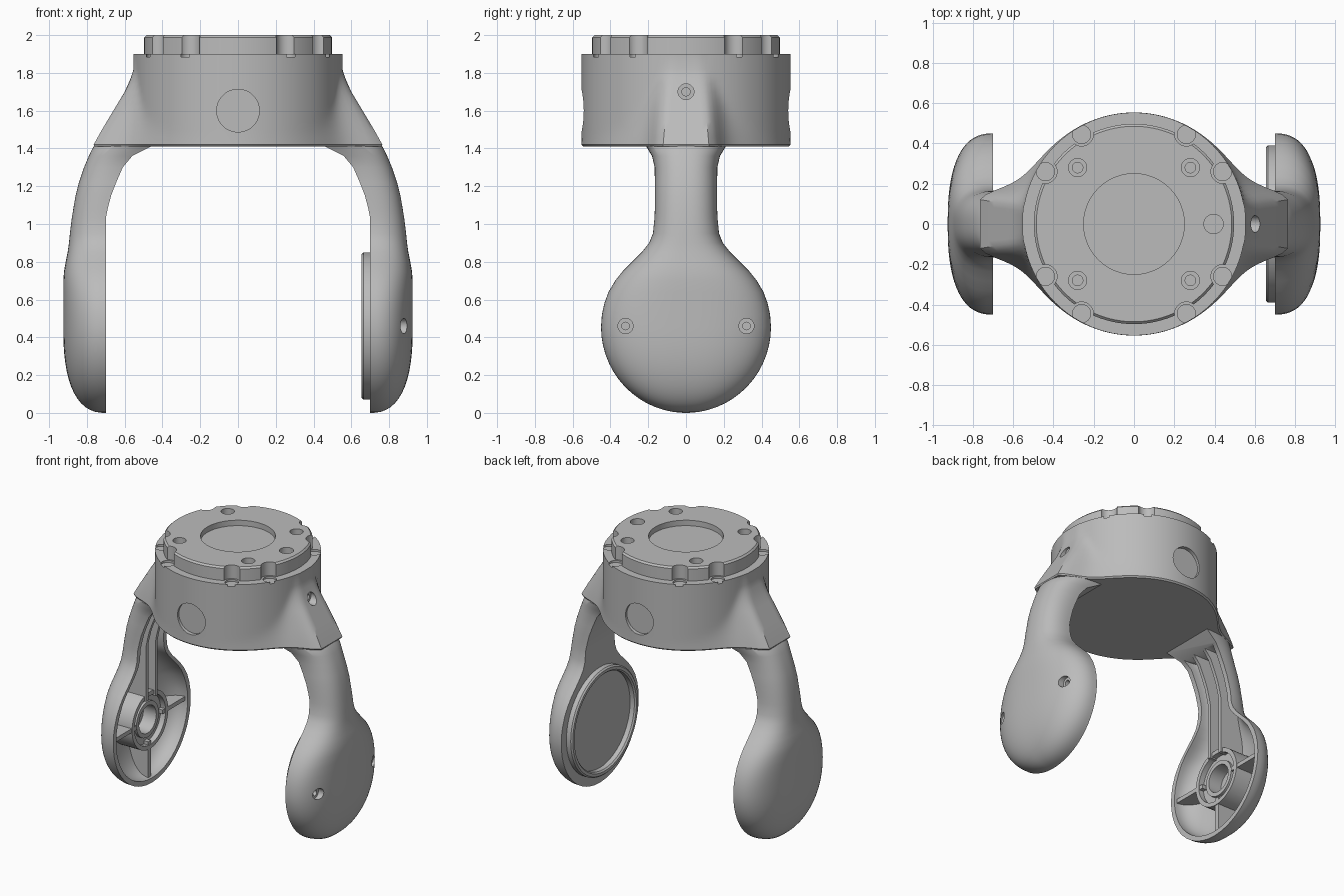
import bpy, bmesh, math
from mathutils import Matrix, Vector

cube = bpy.data.objects.get("Cube")
if cube:
    bpy.data.objects.remove(cube, do_unlink=True)

grey = bpy.data.materials.new("satin grey")
grey.use_nodes = True
grey.diffuse_color = (0.5, 0.5, 0.5, 1)
bsdf = next(n for n in grey.node_tree.nodes if n.type == 'BSDF_PRINCIPLED')
bsdf.inputs["Base Color"].default_value = (0.5, 0.5, 0.5, 1)

TO_X = Matrix.Rotation(math.pi / 2, 4, 'Y')
TO_FRONT = Matrix.Rotation(math.pi / 2, 4, 'X')
TO_BACK = Matrix.Rotation(-math.pi / 2, 4, 'X')
POD_Z, POD_R, POD_T, BODY_R = 0.455, 0.45, 0.225, 0.553

# Arm rows above the pod centre: height, half width, outer x, inner x
ARM = [(0.70, .375, .925, .70), (0.75, .335, .921, .70), (0.80, .285, .912, .70),
       (0.85, .235, .902, .70), (0.90, .195, .895, .70), (0.95, .175, .89, .70),
       (1.03, .167, .88, .70), (1.08, .165, .872, .69), (1.15, .165, .86, .672),
       (1.22, .165, .842, .645), (1.30, .166, .815, .61), (1.36, .18, .79, .56),
       (1.41, .21, .765, .46), (1.46, .19, .72, .42)]
# Outer reach of the shoulder: height, x
SHOULDER = [(1.41, .77), (1.5, .72), (1.6, .66), (1.7, .60), (1.77, .568), (1.82, BODY_R)]


def finish(name, bm):
    bmesh.ops.recalc_face_normals(bm, faces=bm.faces)
    mesh = bpy.data.meshes.new(name)
    bm.to_mesh(mesh)
    bm.free()
    mesh.materials.append(grey)
    ob = bpy.data.objects.new(name, mesh)
    bpy.context.collection.objects.link(ob)
    return ob


def loft(name, rings):
    bm = bmesh.new()
    loops = [[bm.verts.new(p) for p in ring] for ring in rings]
    for a, b in zip(loops, loops[1:]):
        for i in range(len(a)):
            j = (i + 1) % len(a)
            bm.faces.new((a[i], a[j], b[j], b[i]))
    bm.faces.new(loops[0])
    bm.faces.new(loops[-1])
    return finish(name, bm)


def lathe(name, profile, matrix=Matrix(), steps=48, closed=False):
    bm = bmesh.new()
    vs = [bm.verts.new((r, 0, h)) for r, h in profile]
    es = [bm.edges.new(pair) for pair in zip(vs, vs[1:])]
    if closed:
        es.append(bm.edges.new((vs[-1], vs[0])))
    bmesh.ops.spin(bm, geom=vs + es, cent=(0, 0, 0), axis=(0, 0, 1),
                   angle=2 * math.pi, steps=steps)
    bmesh.ops.remove_doubles(bm, verts=bm.verts, dist=1e-5)
    bm.transform(matrix)
    return finish(name, bm)


def drum(r, low, high, matrix=Matrix()):
    return lathe("cutter", [(0, low), (r, low), (r, high), (0, high)], matrix)


def stepped(r_in, r_out, floor, ledge, top, matrix):
    return lathe("cutter", [(0, floor), (r_in, floor), (r_in, ledge), (r_out, ledge),
                            (r_out, top), (0, top)], matrix, 32)


def box(lo, hi):
    bm = bmesh.new()
    bmesh.ops.create_cube(bm, size=1)
    lo, hi = Vector(lo), Vector(hi)
    bm.transform(Matrix.Translation((lo + hi) / 2) @ Matrix.Diagonal((*(hi - lo), 1)))
    return finish("cutter", bm)


def cut(ob, cutters):
    for c in cutters:
        c.hide_render = True
        mod = ob.modifiers.new("cut", 'BOOLEAN')
        mod.operation, mod.solver, mod.object = 'DIFFERENCE', 'EXACT', c
        bpy.context.view_layer.objects.active = ob
        bpy.ops.object.modifier_apply(modifier=mod.name)
        bpy.data.objects.remove(c, do_unlink=True)


def arm_solid(name, inset=0.0, top=2.0, extend=0.0, n=36):
    rows = []
    for i in range(15):
        v = abs(math.cos(0.04 + (math.pi / 2 - 0.04) * i / 14))
        rows.append((POD_Z - (POD_Z - inset) * v, (POD_R - inset) * math.sqrt(1 - v * v),
                     (POD_T - inset) * (1 - v ** 2.5) ** 0.4, 0.7))
    for z in (0.52, 0.58, 0.64):
        v = (z - POD_Z) / (POD_R - inset)
        rows.append((z, (POD_R - inset) * math.sqrt(1 - v * v), POD_T - inset, 0.7))
    rows += [(z, w - inset, xo - xi - inset, xi) for z, w, xo, xi in ARM if z < top]
    rings = []
    for z, w, t, xi in rows:
        ring = []
        for i in range(n + 1):
            c, s = math.cos(math.pi * i / n), max(0, math.sin(math.pi * i / n))
            ring.append((xi + t * s ** 0.8, w * math.copysign(abs(c) ** 0.8, c), z))
        if extend:
            ring += [(xi - extend, -w, z), (xi - extend, w, z)]
        rings.append(ring)
    return loft(name, rings)


def reach(z):
    for (z0, x0), (z1, x1) in zip(SHOULDER, SHOULDER[1:]):
        if z <= z1:
            return x0 + (x1 - x0) * (z - z0) / (z1 - z0)
    return BODY_R


def body_ring(z, shrink=0.0, n=160):
    # Round housing blended smoothly into the two shoulders
    xo, ring = reach(z), []
    k = min(0.42, 2 * (xo - BODY_R)) + 0.001
    for i in range(n):
        a = 2 * math.pi * i / n
        c, s = abs(math.cos(a)), abs(math.sin(a))
        r_arm = ((c / xo) ** 5 + (s / 0.167) ** 5) ** -0.2
        r = max(r_arm, BODY_R) + max(0, k - abs(r_arm - BODY_R)) ** 2 / (4 * k)
        r = min(r, xo / max(c, 0.01)) - shrink
        ring.append((r * math.cos(a), r * math.sin(a), z))
    return ring


# Housing with round side recesses, a shoulder screw hole and shallow rim seats
levels = [1.42 + 0.04 * i for i in range(11)] + [1.9]
housing = loft("housing", [body_ring(1.41, 0.01)] + [body_ring(z) for z in levels])
rim = []
for sx in (-1, 1):
    for sy in (-1, 1):
        rim += [(sx * 0.26, sy * 0.445), (sx * 0.44, sy * 0.26)]
cut(housing, [drum(0.113, 0.525, 0.7, Matrix.Translation((0, 0, 1.6)) @ m)
              for m in (TO_FRONT, TO_BACK)])
cut(housing, [stepped(0.022, 0.042, 0.52, 0.565, 0.8, Matrix.Translation((0, 0, 1.7)) @ TO_X)])
cut(housing, [drum(0.045, 1.885, 2.1, Matrix.Translation((x, y, 0))) for x, y in rim])

# Scalloped top flange with bolt holes and a central recess
flange = lathe("top_flange", [(0, 1.89), (.497, 1.89), (.497, 1.988), (.485, 2), (0, 2)], steps=128)
cut(flange, [drum(0.058, 1.8, 2.1, Matrix.Translation((x, y, 0))) for x, y in rim])
cut(flange, [drum(0.25, 1.96, 2.1)])
cut(flange, [drum(0.048, 1.95, 2.1, Matrix.Translation((0.395, 0, 0)))])
cut(flange, [stepped(0.026, 0.045, 1.91, 1.955, 2.1, Matrix.Translation((x, y, 0)))
             for x in (-0.28, 0.28) for y in (-0.28, 0.28)])

# Closed arm with two screw holes and a raised bearing ring inside
left_arm = arm_solid("left_arm")
cut(left_arm, [stepped(0.02, 0.04, 0.80, 0.85, 1.0, Matrix.Translation((0, y, 0.46)) @ TO_X)
               for y in (-0.32, 0.32)])
ring = lathe("bearing_ring", [(.39, .71), (.39, .665), (.38, .655), (.36, .655), (.35, .665), (.35, .71)],
             Matrix.Translation((0, 0, 0.46)) @ TO_X, 72, closed=True)

# Hollow arm: the cavity leaves a hub and ribs standing
right_arm = arm_solid("right_arm")
cavity = arm_solid("cutter", inset=0.035, top=1.37, extend=0.1)
hub = lathe("cutter", [(0, .84), (.1, .84), (.1, .735), (.13, .735), (.13, .755), (.18, .755),
                       (.18, .715), (.21, .715), (.21, 1.1), (0, 1.1)],
            Matrix.Translation((0, 0, POD_Z)) @ TO_X)
ribs = [box((0.72, 0.15, 0.44), (1.1, 0.6, 0.47)),
        box((0.72, -0.6, 0.44), (1.1, -0.15, 0.47)),
        box((0.72, -0.016, -0.2), (1.1, 0.016, 0.3))]
ribs += [box((0.3, y - 0.012, 0.62), (1.1, y + 0.012, 1.6)) for y in (-0.055, 0.055)]
cut(cavity, ribs + [hub])
cut(right_arm, [cavity])
right_arm.data.transform(Matrix.Scale(-1, 4, (1, 0, 0)))
right_arm.data.flip_normals()

# Smooth surfaces with crisp edges
for ob in (housing, flange, left_arm, ring, right_arm):
    bpy.ops.object.select_all(action='DESELECT')
    ob.select_set(True)
    bpy.context.view_layer.objects.active = ob
    bpy.ops.object.shade_smooth_by_angle(angle=math.radians(32))
